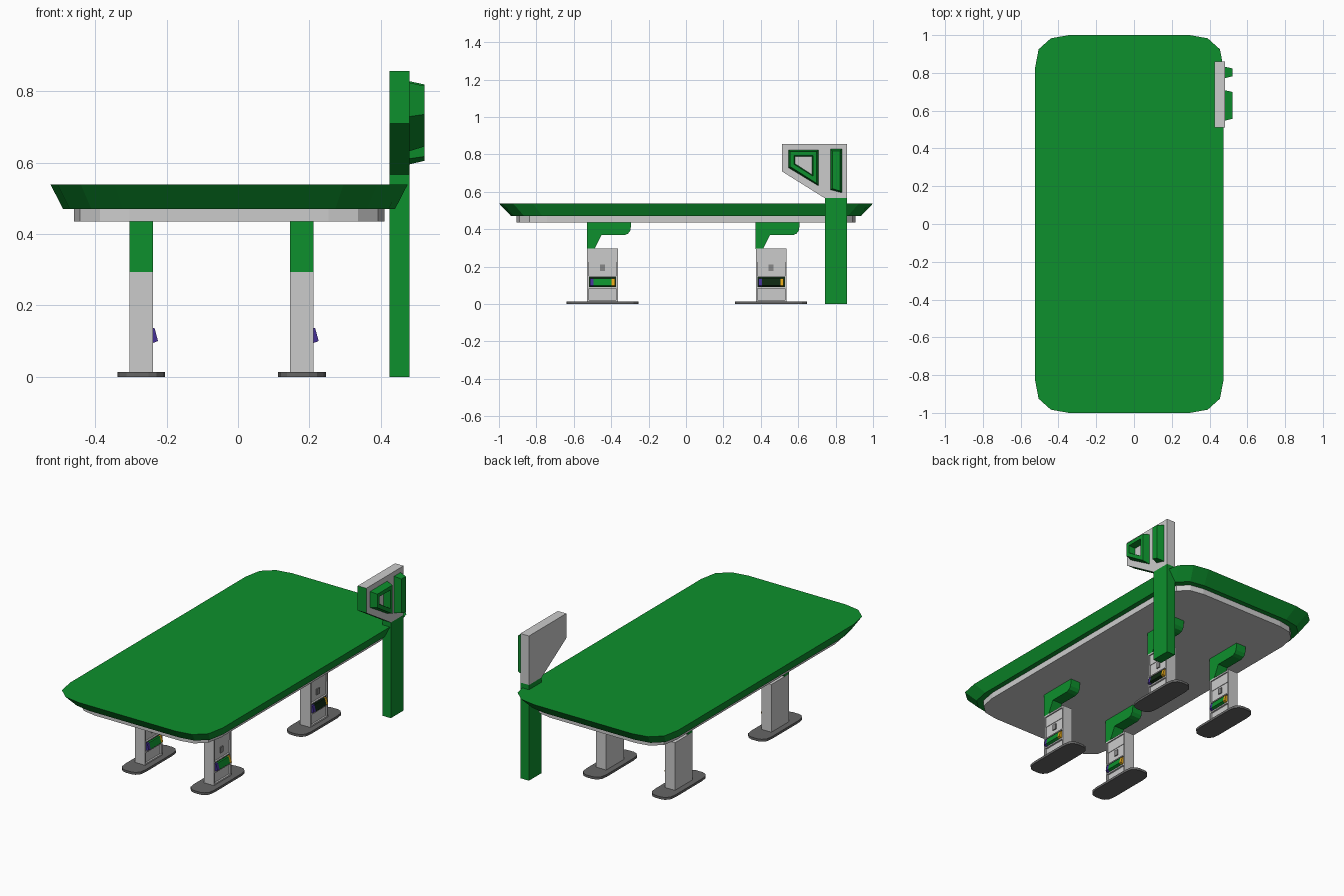
import bpy, bmesh

if "Cube" in bpy.data.objects:
    bpy.data.objects.remove(bpy.data.objects["Cube"])


def mat(name, r, g, b):
    m = bpy.data.materials.new(name)
    m.diffuse_color = (r, g, b, 1)
    m.use_nodes = True
    m.node_tree.nodes["Principled BSDF"].inputs["Base Color"].default_value = m.diffuse_color
    return m


GREEN = mat("green", 0.004, 0.28, 0.026)
LIGHT = mat("light_grey", 0.6, 0.6, 0.6)
DARK = mat("dark_grey", 0.13, 0.13, 0.13)
MID = mat("mid_grey", 0.25, 0.25, 0.25)
BLACK = mat("black_green", 0.004, 0.02, 0.005)
PURPLE = mat("purple", 0.06, 0.03, 0.3)
YELLOW = mat("yellow", 0.75, 0.38, 0.01)


def finish(bm, name, *mats):
    bmesh.ops.recalc_face_normals(bm, faces=bm.faces)
    me = bpy.data.meshes.new(name)
    bm.to_mesh(me)
    bm.free()
    for m in mats:
        me.materials.append(m)
    ob = bpy.data.objects.new(name, me)
    bpy.context.collection.objects.link(ob)
    return ob


def loft(bm, a, b):
    """Closed solid between two matching 3D outlines."""
    va = [bm.verts.new(p) for p in a]
    vb = [bm.verts.new(p) for p in b]
    n = len(va)
    bm.faces.new(va)
    bm.faces.new(vb)
    for i in range(n):
        j = (i + 1) % n
        bm.faces.new((va[i], va[j], vb[j], vb[i]))


def solid(name, a, b, *mats):
    bm = bmesh.new()
    loft(bm, a, b)
    return finish(bm, name, *mats)


def boxes(name, m, *spans):
    """One object made of boxes given as (x0, x1, y0, y1, z0, z1)."""
    bm = bmesh.new()
    for x0, x1, y0, y1, z0, z1 in spans:
        rect = [(x0, y0), (x1, y0), (x1, y1), (x0, y1)]
        loft(bm, [(x, y, z0) for x, y in rect], [(x, y, z1) for x, y in rect])
    return finish(bm, name, m)


def at_x(prof, x):
    return [(x, y, z) for y, z in prof]


def rounded(corner, cx, cy, z, sx=1, sy=1):
    """Mirror one corner's points into a full rounded outline."""
    c = [(x * sx, y * sy) for x, y in corner]
    pts = c + [(-x, y) for x, y in c[::-1]] + [(-x, -y) for x, y in c] + [(x, -y) for x, y in c[::-1]]
    return [(cx + x, cy + y, z) for x, y in pts]


# Canopy roof with sloping rim, and the ceiling slab beneath
ROOF = [(.5, .82), (.48, .925), (.415, .983), (.32, 1.0)]
solid("canopy_roof", rounded(ROOF, -.025, 0, .47, .93, .935),
      rounded(ROOF, -.025, 0, .538), GREEN)
solid("canopy_ceiling", rounded(ROOF, -.025, 0, .435, .87, .905),
      rounded(ROOF, -.025, 0, .472, .87, .905), LIGHT)

# Four pumps, each with a foot, a cabinet, a bracket and a nozzle tray
FOOT = [(.067, .125), (.061, .165), (.042, .186), (.02, .193)]
BRACKET = [(-.083, .294), (-.043, .294), (-.006, .368), (.115, .368), (.136, .376),
           (.148, .393), (.152, .42), (.152, .436), (-.083, .436)]


def pump(cx, cy, tag, tray):
    solid("foot_" + tag, rounded(FOOT, cx, cy, 0), rounded(FOOT, cx, cy, .014), DARK)
    x0, xb, x1 = cx - .033, cx + .023, cx + .033
    y0, y1 = cy - .082, cy + .082
    boxes("pump_cabinet_" + tag, LIGHT,
          (x0, xb, y0, y1, .014, .296),
          (xb, x1, y0, y0 + .009, .014, .296), (xb, x1, y1 - .009, y1, .014, .296),
          (xb, x1, y0 + .009, y1 - .009, .014, .022),
          (xb, x1, y0 + .009, y1 - .009, .286, .296),
          (xb, x1, y0 + .009, y1 - .009, .084, .092),
          (xb, x1, y0 + .009, y1 - .009, .144, .15),
          (xb, xb + .003, y0 + .009, y1 - .009, .225, .286))
    boxes("pump_button_" + tag, MID, (xb, xb + .006, cy - .013, cy + .013, .178, .212))
    boxes("tray_recess_" + tag, BLACK, (xb, xb + .004, y0 + .009, y1 - .009, .092, .144))
    # Wedge-shaped nozzle tray in three colours
    prof = [(xb, .138), (x1 + .004, .137), (x1 + .014, .1), (x1, .095), (xb, .097)]
    for part, a, b, m in (("left", -.068, -.049, PURPLE), ("middle", -.049, .049, tray),
                          ("right", .049, .066, YELLOW)):
        solid("nozzle_%s_%s" % (part, tag), [(x, cy + a, z) for x, z in prof],
              [(x, cy + b, z) for x, z in prof], m)
    br = [(cy + y, z) for y, z in BRACKET]
    solid("roof_bracket_" + tag, at_x(br, x0), at_x(br, x1), GREEN)


pump(-.271, -.446, "front_left", GREEN)
pump(.179, -.446, "front_right", GREEN)
pump(-.271, .455, "back_left", GREEN)
pump(.179, .455, "back_right", BLACK)

# Sign post and board; the board's front and sloping edges are green
boxes("sign_post", GREEN, (.425, .481, .742, .861, 0, .566))
board = [(.512, .856), (.861, .856), (.861, .566), (.742, .566), (.512, .71)]
ob = solid("sign_board", at_x(board, .425), at_x(board, .481), LIGHT, GREEN)
for f in ob.data.polygons:
    if f.normal.y < -.4 or f.normal.z < -.5:
        f.material_index = 1

# Raised tapered trim on the board: a hollow panel frame and a plain bar
bm = bmesh.new()
rings = [at_x([(.547, .824), (.708, .824), (.708, .632), (.547, .729)], .48),
         at_x([(.557, .815), (.699, .815), (.699, .645), (.557, .735)], .522),
         at_x([(.578, .793), (.68, .793), (.68, .683), (.578, .747)], .522),
         at_x([(.584, .788), (.674, .788), (.674, .692), (.584, .75)], .48)]
rv = [[bm.verts.new(p) for p in r] for r in rings]
for k in range(4):
    a, b = rv[k], rv[(k + 1) % 4]
    for i in range(4):
        j = (i + 1) % 4
        bm.faces.new((a[i], a[j], b[j], b[i]))
finish(bm, "sign_panel_frame", GREEN)
solid("sign_bar", at_x([(.772, .828), (.833, .828), (.833, .595), (.772, .611)], .48),
      at_x([(.782, .819), (.823, .819), (.823, .605), (.782, .617)], .522), GREEN)
